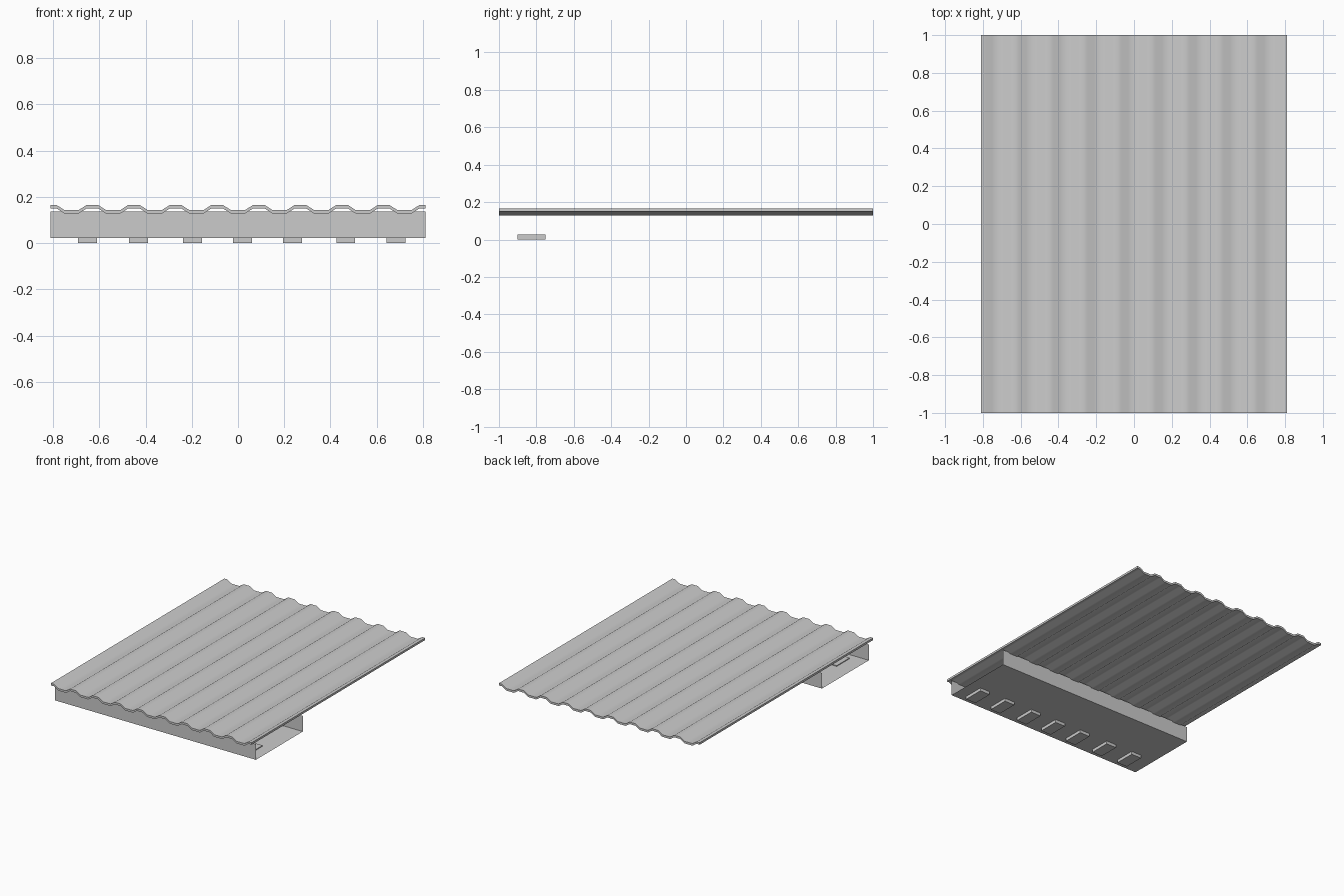
import bpy, bmesh, math

cube = bpy.data.objects.get("Cube")
if cube:
    bpy.data.objects.remove(cube, do_unlink=True)

metal = bpy.data.materials.new("galvanised_grey")
metal.use_nodes = True
GREY = (0.6, 0.6, 0.6, 1)
metal.diffuse_color = GREY
metal.node_tree.nodes["Principled BSDF"].inputs["Base Color"].default_value = GREY

HALF_W = 0.81


def new_object(name, bm):
    mesh = bpy.data.meshes.new(name)
    bm.to_mesh(mesh)
    bm.free()
    obj = bpy.data.objects.new(name, mesh)
    bpy.context.collection.objects.link(obj)
    mesh.materials.append(metal)
    return obj


def sweep(bm, outline, axis, start, end, closed):
    """Pull a 2D outline along x or y; closed outlines get end caps."""
    def place(p, t):
        return (t, p[0], p[1]) if axis == "x" else (p[0], t, p[1])
    a = [bm.verts.new(place(p, start)) for p in outline]
    b = [bm.verts.new(place(p, end)) for p in outline]
    n = len(outline)
    for i in range(n if closed else n - 1):
        j = (i + 1) % n
        bm.faces.new((a[i], a[j], b[j], b[i]))
    if closed:
        bm.faces.new(a)
        bm.faces.new(b)
    bmesh.ops.recalc_face_normals(bm, faces=bm.faces)


# Corrugated roof sheet: flat crests and troughs joined by slopes
PITCH, CREST, TROUGH = 0.18, 0.024, 0.058
LOW, HIGH, THICK = 0.129, 0.151, 0.015
under = [(-HALF_W, HIGH)]
for i in range(9):
    x = -HALF_W + i * PITCH
    under += [(x + CREST, HIGH), (x + TROUGH, LOW),
              (x + PITCH - TROUGH, LOW), (x + PITCH - CREST, HIGH)]
under.append((HALF_W, HIGH))
over = [(x, z + THICK) for x, z in reversed(under)]
bm = bmesh.new()
sweep(bm, under + over, "y", -1, 1, True)
roof = new_object("corrugated_roof_sheet", bm)
bpy.context.view_layer.objects.active = roof
roof.select_set(True)
bpy.ops.object.shade_smooth_by_angle(angle=math.radians(50))
roof.select_set(False)

# Open-ended channel of thin sheet under the front edge
FRONT, BACK, FLOOR, RIM = -0.95, -0.41, 0.022, 0.136
bm = bmesh.new()
sweep(bm, [(FRONT, RIM), (FRONT, FLOOR), (BACK, FLOOR), (BACK, RIM)],
      "x", -HALF_W, HALF_W, False)
# Outward normals: flip if the floor faces up
floor = min(bm.faces, key=lambda f: f.calc_center_median().z)
floor.normal_update()
if floor.normal.z > 0:
    bmesh.ops.reverse_faces(bm, faces=bm.faces)
new_object("gutter_channel", bm)

# Row of small blocks set through the channel floor
for i, x in enumerate((-0.65, -0.43, -0.196, 0.02, 0.235, 0.466, 0.683)):
    bm = bmesh.new()
    w = 0.041
    sweep(bm, [(x - w, 0), (x + w, 0), (x + w, 0.028), (x - w, 0.028)],
          "y", -0.9, -0.75, True)
    new_object("floor_block_%d" % (i + 1), bm)
